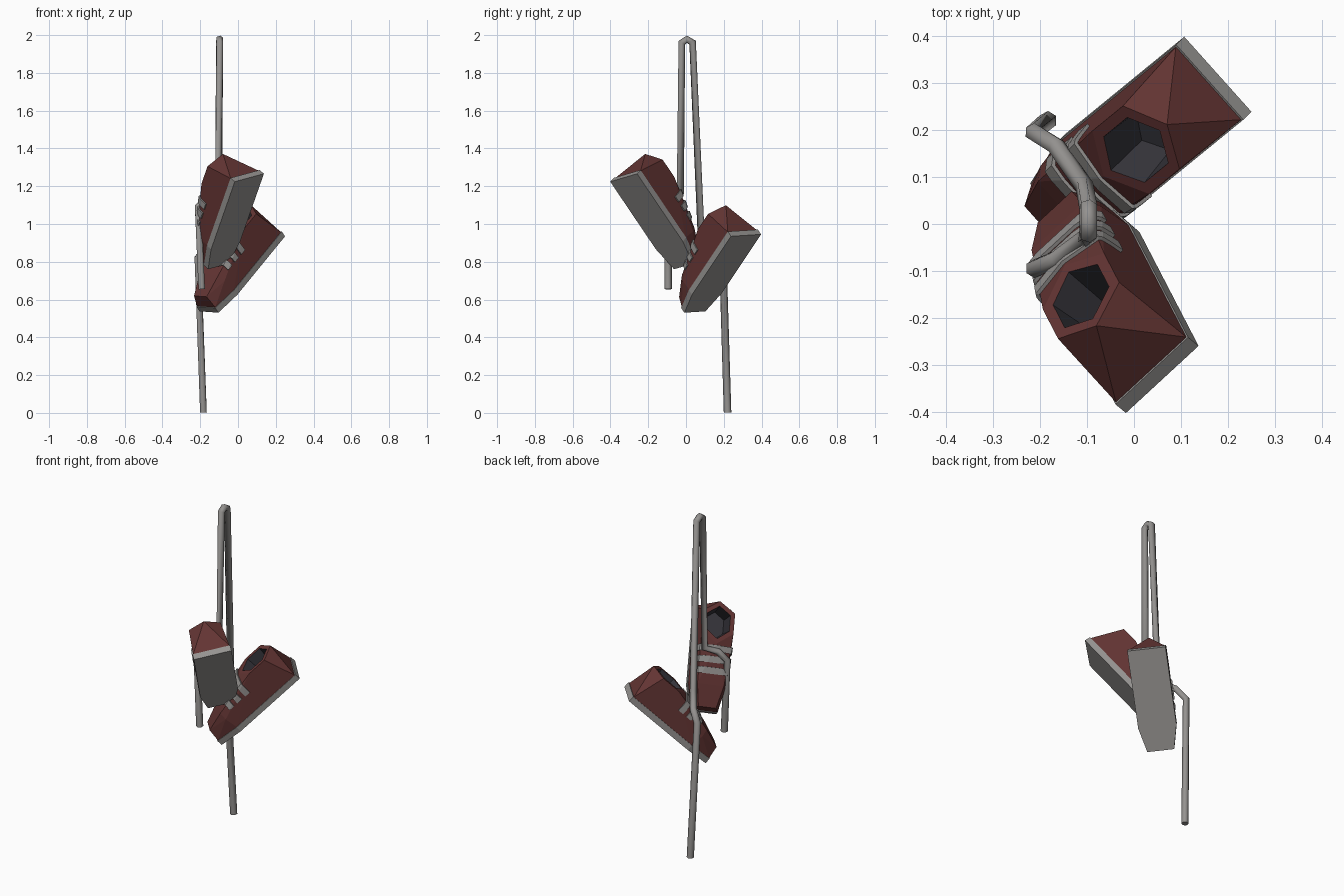
import bpy, bmesh
from mathutils import Vector, Matrix

if "Cube" in bpy.data.objects:
    bpy.data.objects.remove(bpy.data.objects["Cube"])


def material(name, rgb):
    m = bpy.data.materials.new(name)
    m.diffuse_color = (*rgb, 1)
    m.use_nodes = True
    m.node_tree.nodes["Principled BSDF"].inputs["Base Color"].default_value = m.diffuse_color
    return m


RED = material("maroon canvas", (0.125, 0.035, 0.033))
GREY = material("warm grey rubber", (0.30, 0.29, 0.28))
DARK = material("dark lining", (0.037, 0.036, 0.045))

SOLE = 0.035      # sole thickness
RIM = 0.22        # collar height
OUTLINE = [(0.107, 0), (0.107, 0.45), (0.075, 0.59)]   # half width, length


def finish(bm, name, mats, matrix):
    bmesh.ops.recalc_face_normals(bm, faces=bm.faces)
    me = bpy.data.meshes.new(name)
    bm.to_mesh(me)
    bm.free()
    for m in mats:
        me.materials.append(m)
    ob = bpy.data.objects.new(name, me)
    ob.matrix_world = matrix
    bpy.context.collection.objects.link(ob)
    return ob


def hull(points):
    """Convex body from half points, mirrored across the shoe's centre."""
    bm = bmesh.new()
    for x, y, z in points:
        for sx in ((1, -1) if x else (1,)):
            bm.verts.new((sx * x, y, z))
    res = bmesh.ops.convex_hull(bm, input=bm.verts[:])
    junk = {v for v in res["geom_interior"] if isinstance(v, bmesh.types.BMVert)}
    bmesh.ops.delete(bm, geom=list(junk), context='VERTS')
    bmesh.ops.dissolve_limit(bm, angle_limit=0.01, verts=bm.verts[:], edges=bm.edges[:])
    bmesh.ops.recalc_face_normals(bm, faces=bm.faces)
    return bm


def upper_hull():
    pts = [(w * 0.97, 0.005 + l * 0.985, SOLE) for w, l in OUTLINE]
    # hexagonal collar pointing to heel and toe
    pts += [(0, 0.0, RIM), (0.09, 0.06, RIM), (0.09, 0.175, RIM), (0, 0.24, RIM)]
    # vamp and toe cap
    pts += [(0.075, 0.46, 0.15), (0.095, 0.46, 0.11), (0.05, 0.58, 0.105)]
    return hull(pts)


def shoe(tag, heel, toe_dir, width_dir):
    f = Vector(toe_dir).normalized()
    w = Vector(width_dir)
    w = (w - f * w.dot(f)).normalized()
    u = w.cross(f)
    mat = Matrix((w, f, u)).transposed().to_4x4()
    mat.translation = Vector(heel)

    # sole
    bm = hull([(w_, l, z) for w_, l in OUTLINE for z in (0, SOLE)])
    finish(bm, tag + "_sole", [GREY], mat)

    # upper with sunken collar opening
    bm = upper_hull()
    top = [p for p in bm.faces if p.normal.z > 0.99 and p.calc_center_median().z > RIM - 0.01]
    bmesh.ops.inset_region(bm, faces=top, thickness=0.028)
    walls = bmesh.ops.inset_region(bm, faces=top, thickness=0.012, depth=-0.12)["faces"]
    for p in walls + top:
        p.material_index = 1
    finish(bm, tag + "_upper", [RED, DARK], mat)

    # lace bands: slices of the upper, pushed slightly outward
    for i, l in enumerate((0.25, 0.31, 0.37)):
        bm = upper_hull()
        for co, no in (((0, l, 0), (0, -1, 0)), ((0, l + 0.035, 0), (0, 1, 0)),
                       ((0, 0, 0.13), (0, 0, -1))):
            bmesh.ops.bisect_plane(bm, geom=bm.verts[:] + bm.edges[:] + bm.faces[:],
                                   plane_co=co, plane_no=no, clear_outer=True)
        bmesh.ops.scale(bm, vec=(1.07, 1, 1), verts=bm.verts[:])
        bmesh.ops.translate(bm, vec=(0, 0, 0.008), verts=bm.verts[:])
        bmesh.ops.solidify(bm, geom=bm.faces[:], thickness=0.008)
        finish(bm, f"{tag}_lace_band_{i + 1}", [GREY], mat)


shoe("front_shoe", (0.06, -0.33, 1.245), (-0.28, 0.54, -0.80), (0.73, 0.64, 0.23))
shoe("back_shoe", (0.178, 0.318, 0.94), (-0.562, -0.459, -0.688), (-0.63, 0.77, 0.09))


def lace(name, pts, r=0.02):
    cu = bpy.data.curves.new(name, 'CURVE')
    cu.dimensions = '3D'
    cu.bevel_depth = r
    cu.bevel_resolution = 1
    cu.use_fill_caps = True
    sp = cu.splines.new('POLY')
    sp.points.add(len(pts) - 1)
    for p, co in zip(sp.points, pts):
        p.co = (*co, 1)
    cu.materials.append(GREY)
    ob = bpy.data.objects.new(name, cu)
    bpy.context.collection.objects.link(ob)
    bpy.ops.object.select_all(action='DESELECT')
    ob.select_set(True)
    bpy.context.view_layer.objects.active = ob
    bpy.ops.object.convert(target='MESH')


# one long lace: front tail, over the top loop, down to the back tail
lace("hanging_lace", [
    (-0.192, -0.095, 0.655), (-0.212, -0.095, 1.09), (-0.165, -0.075, 1.14),
    (-0.105, -0.03, 1.165), (-0.097, -0.022, 1.96), (-0.097, 0.005, 1.978),
    (-0.097, 0.035, 1.96), (-0.105, 0.08, 0.94), (-0.165, 0.165, 0.88),
    (-0.213, 0.195, 0.82), (-0.183, 0.22, 0.002)])
